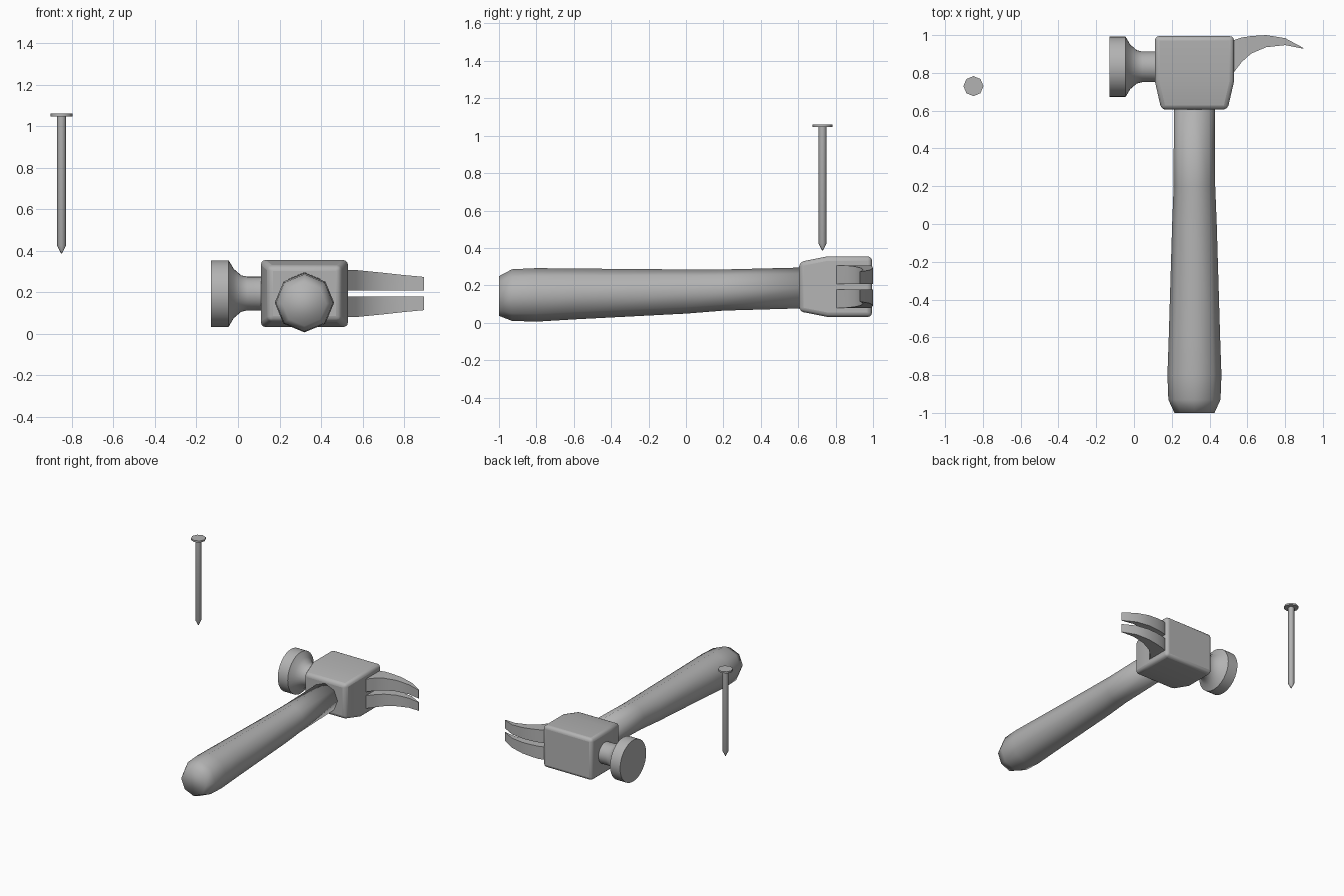
import bpy
import bmesh
from math import cos, sin, pi, radians
from mathutils import Vector

cube = bpy.data.objects.get("Cube")
if cube:
    bpy.data.objects.remove(cube)

GREY = 0.45
steel = bpy.data.materials.new("plain grey")
steel.use_nodes = True
steel.diffuse_color = (GREY, GREY, GREY, 1)
steel.node_tree.nodes["Principled BSDF"].inputs["Base Color"].default_value = (GREY, GREY, GREY, 1)


def finish(name, bm, angle):
    """Turn a bmesh into a shaded object."""
    bmesh.ops.recalc_face_normals(bm, faces=bm.faces)
    mesh = bpy.data.meshes.new(name)
    bm.to_mesh(mesh)
    bm.free()
    mesh.materials.append(steel)
    obj = bpy.data.objects.new(name, mesh)
    bpy.context.collection.objects.link(obj)
    bpy.ops.object.select_all(action='DESELECT')
    obj.select_set(True)
    bpy.context.view_layer.objects.active = obj
    bpy.ops.object.shade_smooth_by_angle(angle=radians(angle))
    return obj


def skin(bm, rings):
    """Bridge equal loops of points and cap both ends."""
    loops = [[bm.verts.new(p) for p in ring] for ring in rings]
    n = len(loops[0])
    for a, b in zip(loops, loops[1:]):
        for i in range(n):
            j = (i + 1) % n
            bm.faces.new((a[i], a[j], b[j], b[i]))
    bm.faces.new(loops[0])
    bm.faces.new(loops[-1])


def turned(name, sides, axes, stations, angle):
    """Round part: stations are (centre, radius), axes span each circle."""
    u, v = (Vector(a) for a in axes)
    turns = [2 * pi * i / sides for i in range(sides)]
    bm = bmesh.new()
    skin(bm, [[Vector(c) + r * (cos(t) * u + sin(t) * v) for t in turns]
              for c, r in stations])
    return finish(name, bm, angle)


X, Y, Z = (1, 0, 0), (0, 1, 0), (0, 0, 1)
HX, HZ = 0.32, 0.193   # middle of the hammer head

# Handle: (y, centre height, radius)
grip = [(-1, .143, .106), (-.93, .148, .138), (-.8, .149, .143), (-.6, .154, .136),
        (0, .167, .118), (.2, .175, .11), (.65, .187, .109)]
turned("handle", 8, (X, Z), [((HX, y, z), r) for y, z, r in grip], 100)

# Head block: tapers toward the handle, rounded edges
block = [(.605, .175, .132), (.757, .21, .162), (.995, .21, .162)]
bm = bmesh.new()
skin(bm, [[(HX + sx * w, y, HZ + sz * h) for sx, sz in ((-1, -1), (1, -1), (1, 1), (-1, 1))]
          for y, w, h in block])
head = finish("head_block", bm, 35)
bevel = head.modifiers.new("rounded_edges", 'BEVEL')
bevel.width = .024
bevel.segments = 3
bevel.limit_method = 'ANGLE'
bevel.angle_limit = radians(40)

# Striking face and flared neck: (x, radius)
poll = [(-.13, .16), (-.045, .16), (-.02, .118), (.015, .088), (.045, .081), (.13, .081)]
turned("striking_face", 32, (Y, Z), [((x, .832, HZ), r) for x, r in poll], 40)

# Claw prongs: (x, lower y, upper y, outer offset from the middle)
claw = [(.5, .775, .96, .114), (.53, .805, .974, .114), (.57, .857, .987, .113),
        (.62, .902, .995, .108), (.7, .936, 1, .1), (.8, .947, .984, .089), (.897, .928, .932, .08)]
for name, side in (("upper_prong", 1), ("lower_prong", -1)):
    bm = bmesh.new()
    skin(bm, [[(x, lo, HZ + side * .015), (x, hi, HZ + side * .015),
               (x, hi, HZ + side * out), (x, lo, HZ + side * out)]
              for x, lo, hi, out in claw])
    finish(name, bm, 30)

# Nail: thin head, shaft and pointed tip
NX, NY = -.85, .73
turned("nail_head", 8, (X, Y), [((NX, NY, z), .053) for z in (1.047, 1.06)], 50)
shaft = [(.385, .002), (.425, .022), (1.05, .022)]
turned("nail_shaft", 8, (X, Y), [((NX, NY, z), r) for z, r in shaft], 50)
